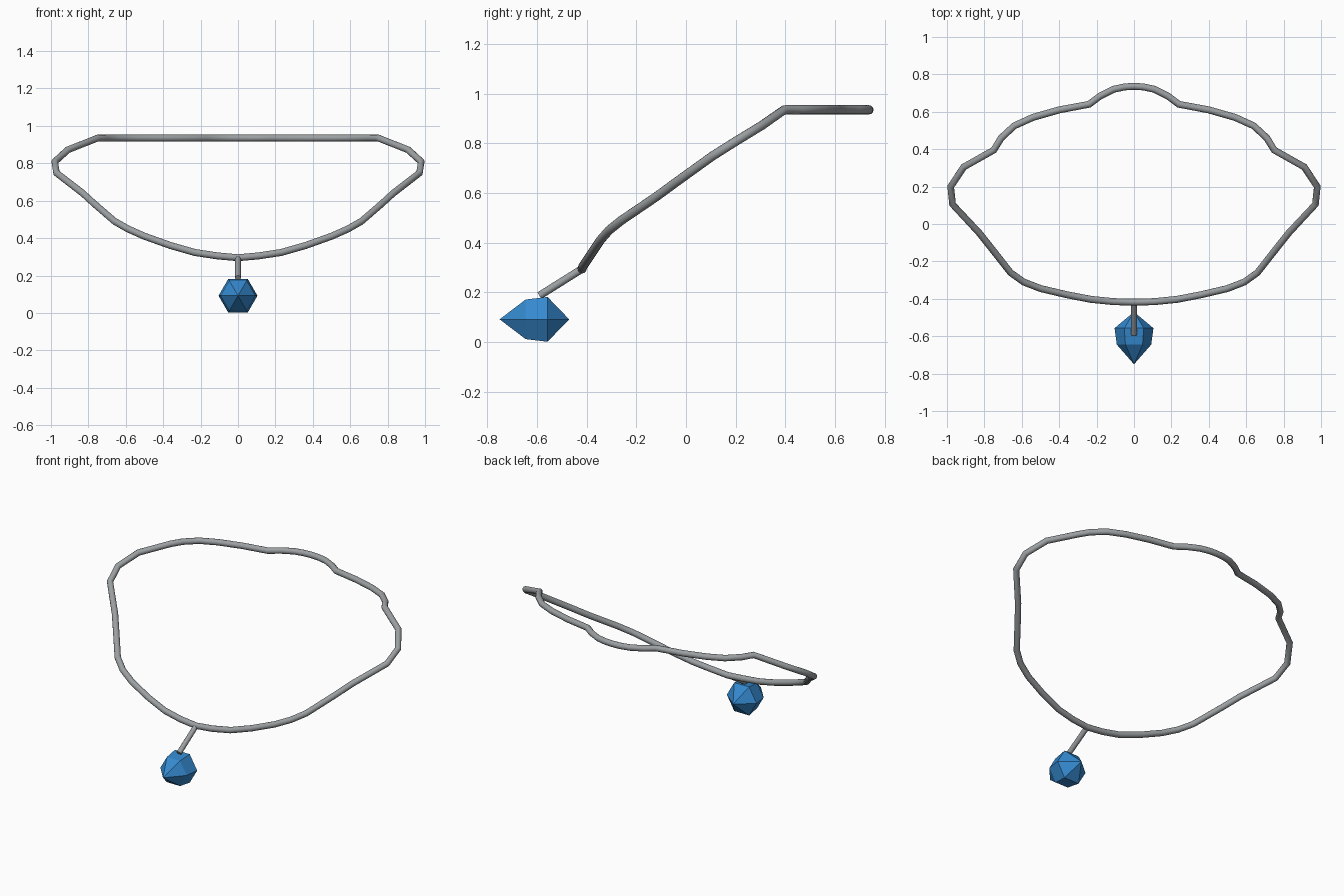
import bpy, bmesh, math

if "Cube" in bpy.data.objects:
    bpy.data.objects.remove(bpy.data.objects["Cube"])


def material(name, rgb):
    m = bpy.data.materials.new(name)
    m.diffuse_color = (*rgb, 1)
    m.use_nodes = True
    m.node_tree.nodes["Principled BSDF"].inputs["Base Color"].default_value = m.diffuse_color
    return m


metal = material("grey metal", (0.33, 0.35, 0.36))
blue = material("blue stone", (0.035, 0.25, 0.62))


def tube(name, points, radius, cyclic):
    """Round tube swept along a polyline."""
    cu = bpy.data.curves.new(name, 'CURVE')
    cu.dimensions = '3D'
    cu.bevel_depth = radius
    cu.bevel_resolution = 4
    cu.use_fill_caps = True
    sp = cu.splines.new('POLY')
    sp.points.add(len(points) - 1)
    for p, co in zip(sp.points, points):
        p.co = (*co, 1)
    sp.use_cyclic_u = cyclic
    cu.materials.append(metal)
    ob = bpy.data.objects.new(name, cu)
    bpy.context.collection.objects.link(ob)
    bpy.ops.object.select_all(action='DESELECT')
    ob.select_set(True)
    bpy.context.view_layer.objects.active = ob
    bpy.ops.object.convert(target='MESH')
    bpy.ops.object.shade_smooth_by_angle(angle=math.radians(40))
    return ob


# Necklace band: right half from front centre to back centre, then mirrored
TOP = 0.935
half = [(0, -0.418, 0.295), (0.11, -0.415, 0.305), (0.23, -0.403, 0.323),
        (0.36, -0.378, 0.36), (0.50, -0.345, 0.41), (0.59, -0.31, 0.45),
        (0.66, -0.26, 0.49), (0.77, -0.12, 0.585), (0.83, -0.045, 0.64),
        (0.97, 0.105, 0.748), (0.98, 0.20, 0.808), (0.91, 0.305, 0.872),
        (0.75, 0.395, TOP), (0.71, 0.46, TOP), (0.64, 0.525, TOP),
        (0.54, 0.57, TOP), (0.40, 0.61, TOP), (0.24, 0.64, TOP),
        (0.18, 0.685, TOP), (0.11, 0.72, TOP), (0.05, 0.733, TOP), (0, 0.736, TOP)]
tube("necklace_band", half + [(-x, y, z) for x, y, z in half[-2:0:-1]], 0.0185, True)

# Short rod holding the pendant
tube("pendant_rod", [(0, -0.418, 0.295), (0, -0.59, 0.187)], 0.0155, False)

# Faceted hexagonal stone lying along y
bm = bmesh.new()
CZ = 0.092
rings = [[bm.verts.new((r * math.cos(a * math.pi / 3), y, CZ + r * math.sin(a * math.pi / 3)))
          for a in range(6)] for y, r in ((-0.645, 0.092), (-0.557, 0.104))]
tips = [bm.verts.new((0, y, CZ)) for y in (-0.75, -0.47)]
for i in range(6):
    j = (i + 1) % 6
    bm.faces.new((rings[0][i], rings[0][j], rings[1][j], rings[1][i]))
    for ring, tip in zip(rings, tips):
        bm.faces.new((ring[i], ring[j], tip))
bmesh.ops.recalc_face_normals(bm, faces=bm.faces)
me = bpy.data.meshes.new("pendant_stone")
bm.to_mesh(me)
bm.free()
me.materials.append(blue)
bpy.context.collection.objects.link(bpy.data.objects.new("pendant_stone", me))
